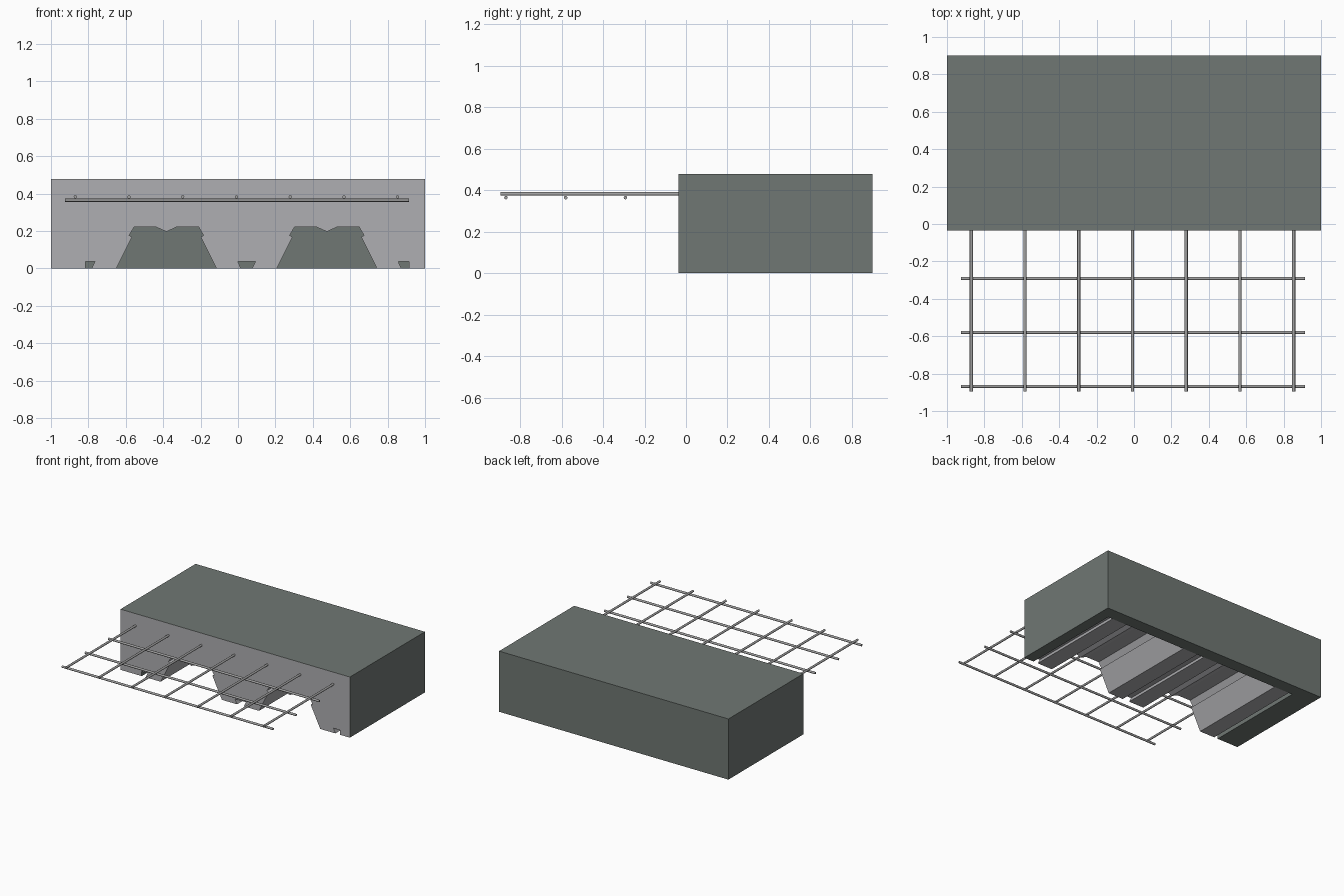
import bpy, bmesh, math
from mathutils import Matrix

if "Cube" in bpy.data.objects:
    bpy.data.objects.remove(bpy.data.objects["Cube"])


def material(name, color):
    m = bpy.data.materials.new(name)
    m.diffuse_color = (*color, 1)
    m.use_nodes = True
    m.node_tree.nodes["Principled BSDF"].inputs["Base Color"].default_value = m.diffuse_color
    return m


DARK = material("dark green grey", (0.160, 0.185, 0.172))
LIGHT = material("light concrete grey", (0.43, 0.43, 0.445))
STEEL = material("steel grey", (0.36, 0.36, 0.36))

FRONT, INNER, BACK = -0.035, 0.80, 0.90      # slab depth positions
LEFT, RIGHT, TOP = -0.815, 0.914, 0.478      # ribbed core limits, slab top
CORE_TOP = 0.30


def finish(name, bm, mats):
    bmesh.ops.recalc_face_normals(bm, faces=bm.faces)
    mesh = bpy.data.meshes.new(name)
    bm.to_mesh(mesh)
    bm.free()
    for m in mats:
        mesh.materials.append(m)
    ob = bpy.data.objects.new(name, mesh)
    bpy.context.collection.objects.link(ob)
    return ob


def extrude_profile(name, points, y0, y1, mats):
    """Extrude an x-z outline along y."""
    bm = bmesh.new()
    face = bm.faces.new([bm.verts.new((x, y0, z)) for x, z in points])
    new = bmesh.ops.extrude_face_region(bm, geom=[face])["geom"]
    verts = [v for v in new if isinstance(v, bmesh.types.BMVert)]
    bmesh.ops.translate(bm, vec=(0, y1 - y0, 0), verts=verts)
    return finish(name, bm, mats)


# Slab casing: upside-down U, dark outside with a light cut face in front
casing = extrude_profile("slab_casing", [
    (-1, 0), (-1, TOP), (1, TOP), (1, 0),
    (RIGHT, 0), (RIGHT, CORE_TOP), (LEFT, CORE_TOP), (LEFT, 0)],
    FRONT, INNER, [DARK, LIGHT])
for p in casing.data.polygons:
    p.material_index = 1 if p.normal.y < -0.5 else 0

# Back wall closing the ribs
extrude_profile("slab_back_wall", [(-1, 0), (-1, TOP), (1, TOP), (1, 0)],
                INNER, BACK, [DARK])

# Ribbed underside: two wide troughs with small dovetail grooves between
half_trough = [(-0.267, 0), (-0.184, 0.168), (-0.199, 0.176),
               (-0.172, 0.222), (-0.058, 0.222)]
trough = half_trough + [(0, 0.196)] + [(-x, z) for x, z in reversed(half_trough)]
groove = [(-0.03, 0), (-0.048, 0.037), (0.048, 0.037), (0.03, 0)]
PITCH, FIRST = 0.858, -0.383


def shifted(points, dx):
    return [(x + dx, z) for x, z in points]


core = [(LEFT, CORE_TOP), (LEFT, 0.037)]
core += shifted(groove[2:], FIRST - PITCH / 2)
core += shifted(trough, FIRST)
core += shifted(groove, FIRST + PITCH / 2)
core += shifted(trough, FIRST + PITCH)
core += shifted(groove[:2], FIRST + 1.5 * PITCH)
core += [(RIGHT, 0.037), (RIGHT, CORE_TOP)]
extrude_profile("ribbed_deck", core, FRONT, INNER, [LIGHT])


# Reinforcing mesh
def bars(name, axis, centres, length):
    bm = bmesh.new()
    turn = Matrix.Rotation(math.pi / 2, 4, 'Y' if axis == 'X' else 'X')
    for c in centres:
        bmesh.ops.create_cone(bm, cap_ends=True, segments=12, radius1=0.0085,
                              radius2=0.0085, depth=length,
                              matrix=Matrix.Translation(c) @ turn)
    ob = finish(name, bm, [STEEL])
    for p in ob.data.polygons:
        p.use_smooth = len(p.vertices) == 4
    return ob


Y0, Y1 = -0.895, 0.70
bars("lengthwise_bars", 'Y',
     [(-0.87 + 0.2873 * i, (Y0 + Y1) / 2, 0.382) for i in range(7)], Y1 - Y0)
bars("cross_bars", 'X',
     [(-0.005, -0.292 - 0.288 * i, 0.364) for i in range(3)], 1.84)
